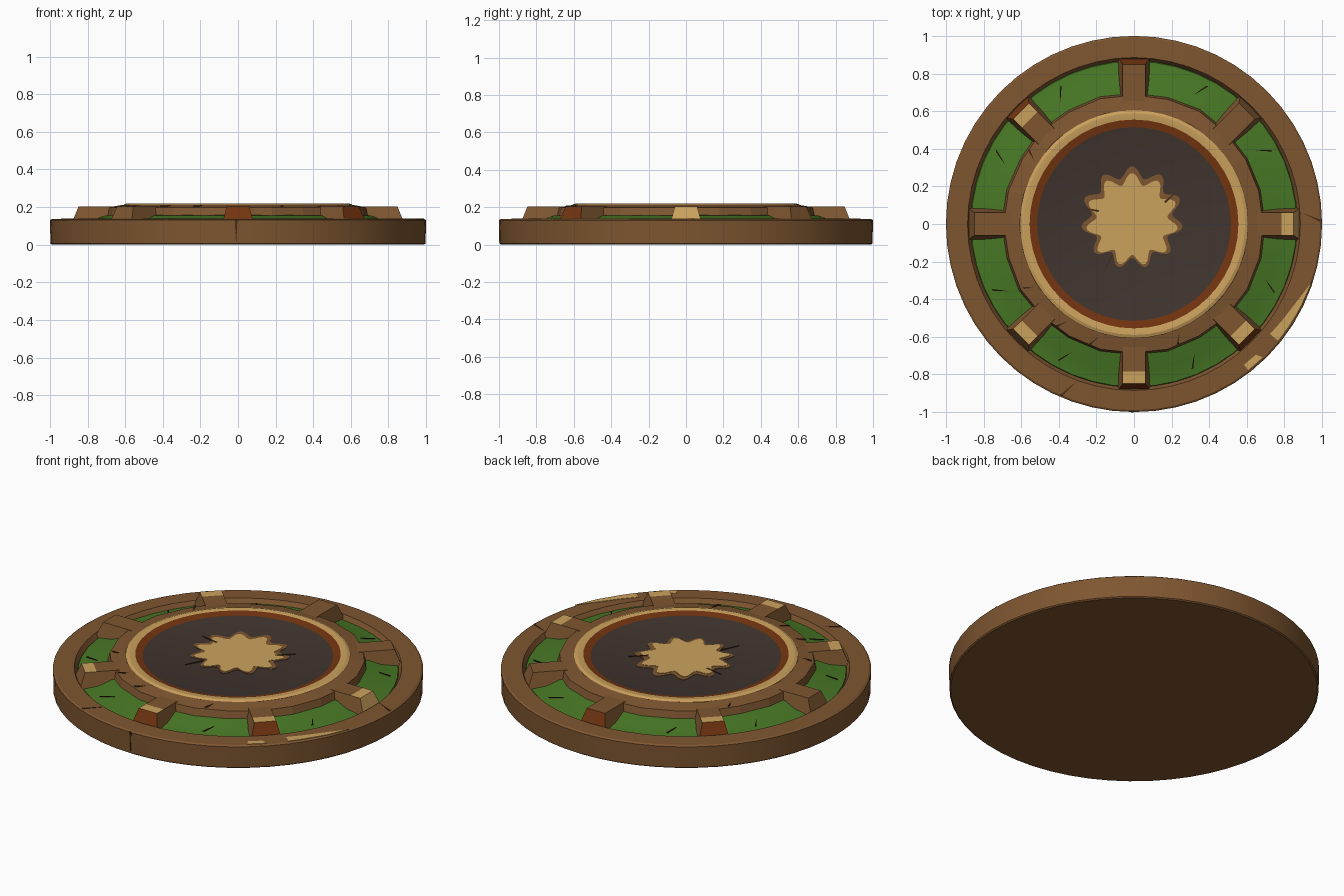
import bpy, bmesh, math, random
from mathutils import Vector

random.seed(4)
cube = bpy.data.objects.get("Cube")
if cube:
    bpy.data.objects.remove(cube, do_unlink=True)


def material(name, rgb):
    m = bpy.data.materials.new(name)
    m.use_nodes = True
    m.diffuse_color = (*rgb, 1)
    m.node_tree.nodes["Principled BSDF"].inputs["Base Color"].default_value = (*rgb, 1)
    return m


BROWN = material("wood brown", (0.21, 0.093, 0.030))
TAN = material("pale tan", (0.60, 0.36, 0.11))
GREEN = material("moss green", (0.063, 0.185, 0.018))
DARK = material("dark slate", (0.052, 0.035, 0.029))
RUST = material("rust", (0.175, 0.035, 0.005))
SHADE = material("crack brown", (0.06, 0.025, 0.008))


def finish(name, bm, mats, smooth=False):
    bmesh.ops.recalc_face_normals(bm, faces=bm.faces)
    mesh = bpy.data.meshes.new(name)
    bm.to_mesh(mesh)
    bm.free()
    for m in mats:
        mesh.materials.append(m)
    ob = bpy.data.objects.new(name, mesh)
    bpy.context.collection.objects.link(ob)
    if smooth:
        bpy.ops.object.select_all(action='DESELECT')
        ob.select_set(True)
        bpy.context.view_layer.objects.active = ob
        bpy.ops.object.shade_smooth_by_angle(angle=math.radians(20))
    return ob


def lathe(name, profile, bands, segments, smooth=True, jitter=0.0):
    """Spin (radius, height) points; bands gives the material of each strip."""
    mats = list(dict.fromkeys(bands))
    bm = bmesh.new()
    wobble = [1 + random.uniform(-jitter, jitter) for _ in range(segments)]
    rings = []
    for r, z in profile:
        if r == 0:
            rings.append([bm.verts.new((0, 0, z))] * segments)
        else:
            rings.append([bm.verts.new((r * w * math.cos(math.tau * i / segments),
                                        r * w * math.sin(math.tau * i / segments), z))
                          for i, w in enumerate(wobble)])
    for a, b, m in zip(rings, rings[1:], bands):
        for i in range(segments):
            j = (i + 1) % segments
            face = bm.faces.new(dict.fromkeys((a[i], a[j], b[j], b[i])))
            face.material_index = mats.index(m)
    return finish(name, bm, mats, smooth)


def plate(name, points, z, mat, thick=0.006):
    bm = bmesh.new()
    face = bm.faces.new([bm.verts.new((x, y, z)) for x, y in points])
    top = bmesh.ops.extrude_face_region(bm, geom=[face])["geom"]
    bmesh.ops.translate(bm, vec=(0, 0, thick),
                        verts=[v for v in top if isinstance(v, bmesh.types.BMVert)])
    return finish(name, bm, [mat])


def polar(r, degrees):
    a = math.radians(degrees)
    return r * math.cos(a), r * math.sin(a)


# Round base with raised rim
lathe("base_rim",
      [(0, 0), (0.99, 0), (0.997, 0.006), (1, 0.13), (0.99, 0.137),
       (0.885, 0.139), (0.865, 0.105), (0, 0.1)],
      [BROWN] * 7, 56)

# Sloping moss bed between rim and hub
lathe("moss_ring", [(0.875, 0.1), (0.865, 0.116), (0.78, 0.128), (0.71, 0.155), (0.66, 0.16)],
      [GREEN] * 4, 48)

# Raised hub with coloured rings and dark centre
lathe("hub_wall", [(0.715, 0.1), (0.69, 0.198), (0.61, 0.212), (0.58, 0.208)],
      [BROWN] * 3, 24, False, 0.008)
lathe("hub_rings",
      [(0.63, 0.19), (0.605, 0.214), (0.59, 0.22), (0.555, 0.218), (0.515, 0.206), (0, 0.205)],
      [BROWN, TAN, TAN, RUST, DARK], 48)


# Wavy star inlay: brown border below tan centre
def star(name, mean, wave, centre, z, mat):
    pts = []
    for i in range(110):
        a = math.tau * i / 110
        r = mean + wave * math.cos(11 * (a - math.pi / 2)) + 0.014 * math.sin(a)
        pts.append((centre[0] + r * math.cos(a), centre[1] + r * math.sin(a)))
    plate(name, pts, z, mat)


star("star_border", 0.243, 0.03, (-0.01, 0.02), 0.202, BROWN)
star("star_centre", 0.217, 0.03, (-0.01, 0.01), 0.204, TAN)


# Eight tapered spokes, each with its own worn tip and end colour
def spoke(index, tip, end):
    bm = bmesh.new()
    rot = math.radians(45 * index)
    out = Vector((math.cos(rot), math.sin(rot), 0))
    side = Vector((-math.sin(rot), math.cos(rot), 0))
    sections = []
    for low, high in ((0.65, 0.65), (0.79, 0.785), (0.89, 0.848)):
        sections.append([bm.verts.new(out * r + side * s + Vector((0, 0, z)))
                         for r, s, z in ((low, -0.088, 0.1), (high, -0.06, 0.203),
                                         (high, 0.06, 0.203), (low, 0.088, 0.1))])
    mats = [BROWN, TAN, RUST]
    for k, (a, b) in enumerate(zip(sections, sections[1:])):
        for i in range(4):
            j = (i + 1) % 4
            face = bm.faces.new((a[i], a[j], b[j], b[i]))
            if k == 1 and i == 1:
                face.material_index = mats.index(tip)
    bm.faces.new(sections[0])
    bm.faces.new(sections[-1]).material_index = mats.index(end)
    finish(f"spoke_{index + 1}", bm, mats)


for n, (tip, end) in enumerate([(TAN, TAN), (BROWN, BROWN), (BROWN, RUST), (TAN, RUST),
                                (BROWN, BROWN), (TAN, BROWN), (TAN, RUST), (TAN, RUST)]):
    spoke(n, tip, end)

# Worn pale patches on the rim
plate("rim_patch_large", [polar(0.995, -18), polar(0.99, -26), polar(0.985, -34),
                          polar(0.985, -39), polar(0.93, -39), polar(0.94, -33)],
      0.136, TAN, 0.004)
plate("rim_patch_small", [polar(0.985, -46), polar(0.985, -52), polar(0.95, -52),
                          polar(0.95, -47)], 0.136, TAN, 0.004)


# Thin cracks on rim, hub and star
def crack(name, angle, r0, r1, z, width=0.012, skew=3):
    x, y = polar(r0, angle)
    ex, ey = polar(r1, angle + skew)
    dx, dy = polar(width / 2, angle + 90)
    plate(name, [(x - dx, y - dy), (x + dx, y + dy), (ex, ey)], z, SHADE, 0.004)


for n, angle in enumerate((1, 247)):
    crack(f"rim_crack_{n + 1}", angle, 0.99, 0.89, 0.136)
for n, angle in enumerate((28, 62, 118, 152, 205, 241, 292, 334)):
    crack(f"moss_crack_{n + 1}", angle, 0.83, 0.74, 0.132, 0.01, 4)
for n, angle in enumerate((145, 210, 233, 250, 290)):
    crack(f"hub_crack_{n + 1}", angle, 0.68, 0.62, 0.204, 0.012)
for n, angle in enumerate((35, 160, 235)):
    crack(f"star_crack_{n + 1}", angle, 0.2, 0.31, 0.2075, 0.012)

# Upright split in the front edge
bm = bmesh.new()
bmesh.ops.create_cube(bm, size=1)
for v in bm.verts:
    v.co.x *= 0.014 if v.co.z > 0 else 0.003
    v.co = (v.co.x - 0.01, v.co.y * 0.006 - 0.998, 0.075 + v.co.z * 0.115)
finish("front_edge_split", bm, [SHADE])
